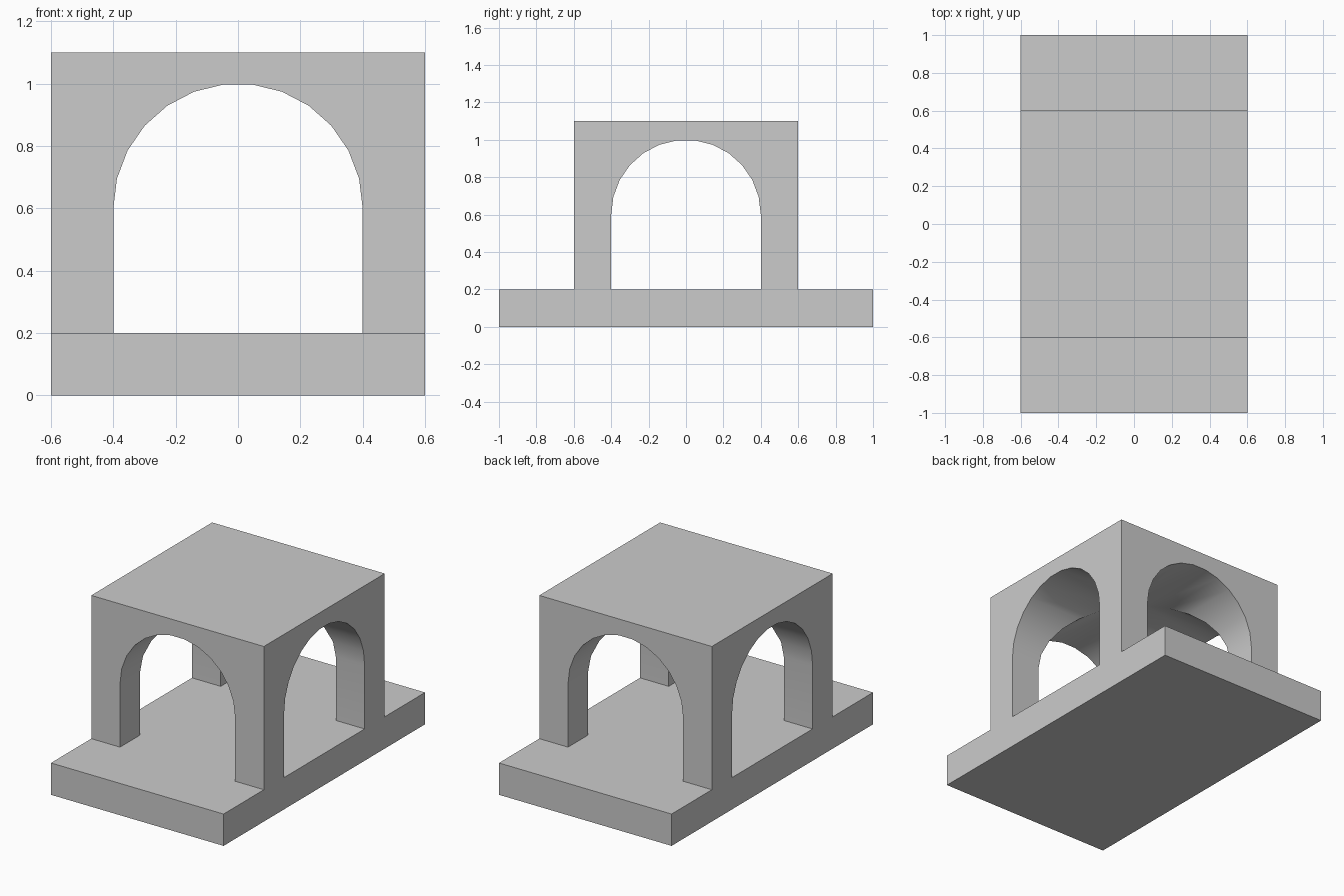
import bpy
import bmesh
import math

if "Cube" in bpy.data.objects:
    bpy.data.objects.remove(bpy.data.objects["Cube"])

BASE_H, TOP = 0.2, 1.1
HALF = 0.6
R, SPRING, SEGS = 0.4, 0.6, 13


def prism(name, profile, half_depth, turn=0.0):
    """Extrude an (x, z) profile along y, centred, then turn it about z."""
    bm = bmesh.new()
    face = bm.faces.new([bm.verts.new((x, -half_depth, z)) for x, z in profile])
    ext = bmesh.ops.extrude_face_region(bm, geom=[face])
    moved = [v for v in ext["geom"] if isinstance(v, bmesh.types.BMVert)]
    bmesh.ops.translate(bm, verts=moved, vec=(0, 2 * half_depth, 0))
    bmesh.ops.recalc_face_normals(bm, faces=bm.faces)
    mesh = bpy.data.meshes.new(name)
    bm.to_mesh(mesh)
    bm.free()
    obj = bpy.data.objects.new(name, mesh)
    obj.rotation_euler.z = turn
    bpy.context.collection.objects.link(obj)
    return obj


# Plinth and square block above it, as one stepped solid (profile seen from the side)
stepped = [(-1, 0), (1, 0), (1, BASE_H), (HALF, BASE_H), (HALF, TOP),
           (-HALF, TOP), (-HALF, BASE_H), (-1, BASE_H)]
pavilion = prism("arched_pavilion", stepped, HALF, math.pi / 2)

# Round-headed tunnels crossing at right angles leave four piers and a groin vault
arch = [(-R, BASE_H), (R, BASE_H)]
arch += [(R * math.cos(math.pi * i / SEGS), SPRING + R * math.sin(math.pi * i / SEGS))
         for i in range(SEGS + 1)]
cutters = [prism("tunnel_cutter_front", arch, 1.2),
           prism("tunnel_cutter_side", arch, 1.2, math.pi / 2)]

bpy.context.view_layer.update()
bpy.ops.object.select_all(action='DESELECT')
pavilion.select_set(True)
bpy.context.view_layer.objects.active = pavilion
bpy.ops.object.transform_apply(location=False, rotation=True, scale=False)
for cutter in cutters:
    mod = pavilion.modifiers.new(cutter.name, 'BOOLEAN')
    mod.operation = 'DIFFERENCE'
    mod.solver = 'EXACT'
    mod.object = cutter
    bpy.ops.object.modifier_apply(modifier=mod.name)
for cutter in cutters:
    bpy.data.objects.remove(cutter)

# Smooth vault, crisp edges
bpy.ops.object.shade_smooth_by_angle(angle=math.radians(30))
